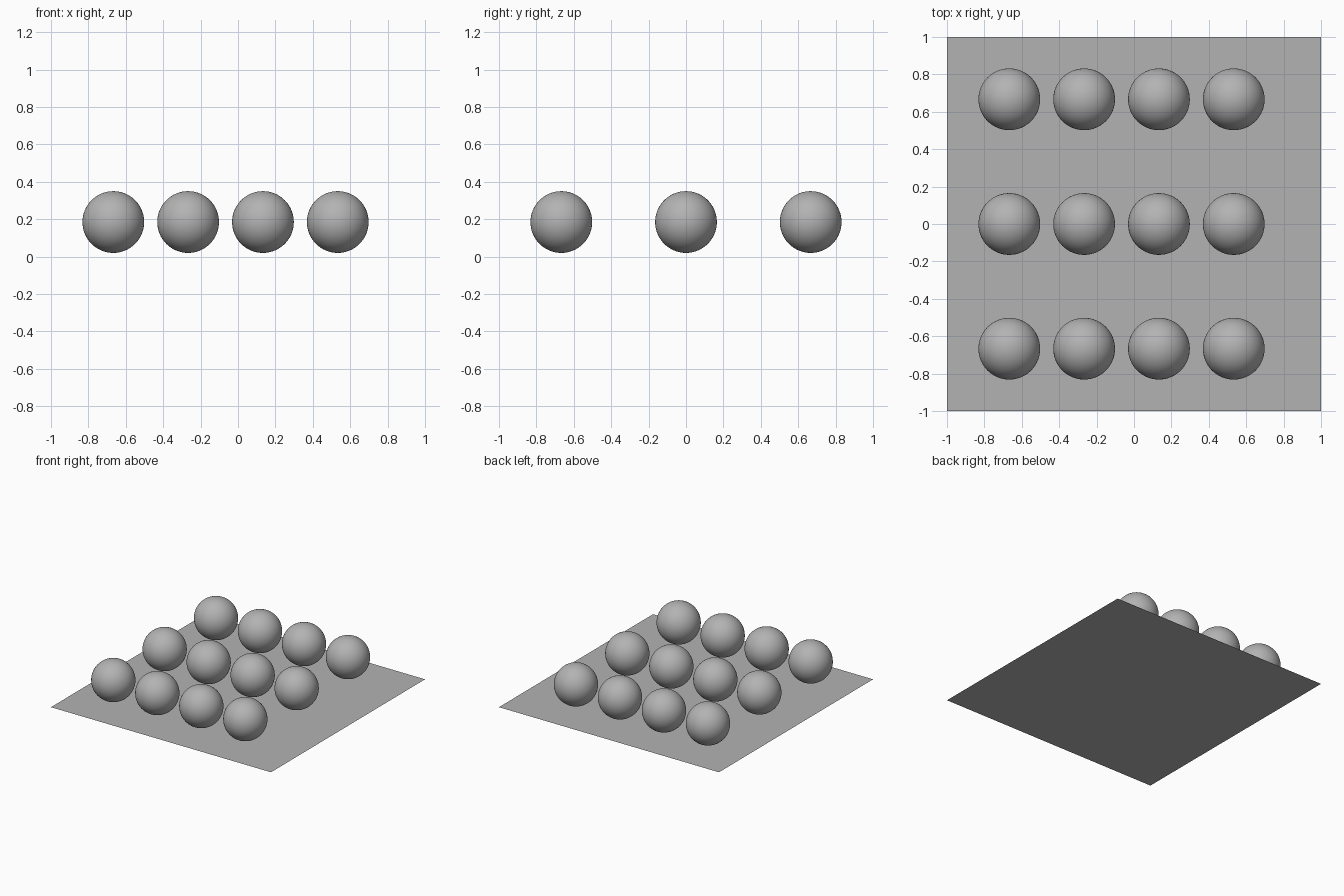
import bpy

if "Cube" in bpy.data.objects:
    bpy.data.objects.remove(bpy.data.objects["Cube"])

RADIUS = 0.165
CENTRE_Z = 0.185

# Mid-dark grey shared by all parts
grey = bpy.data.materials.new("mid_grey")
grey.diffuse_color = (0.45, 0.45, 0.45, 1)
grey.use_nodes = True
grey.node_tree.nodes["Principled BSDF"].inputs["Base Color"].default_value = grey.diffuse_color

# Flat square base sheet
bpy.ops.mesh.primitive_plane_add(size=2, location=(0, 0, 0))
sheet = bpy.context.object
sheet.name = "base_sheet"
sheet.data.materials.append(grey)

# Three rows of four smooth balls, hovering just above the sheet
for row in range(3):
    for col in range(4):
        x = -2 / 3 + 0.4 * col
        y = (row - 1) * 2 / 3
        bpy.ops.mesh.primitive_uv_sphere_add(
            segments=64, ring_count=32, radius=RADIUS, location=(x, y, CENTRE_Z))
        ball = bpy.context.object
        ball.name = f"ball_row{row + 1}_col{col + 1}"
        ball.data.materials.append(grey)
        bpy.ops.object.shade_smooth()
